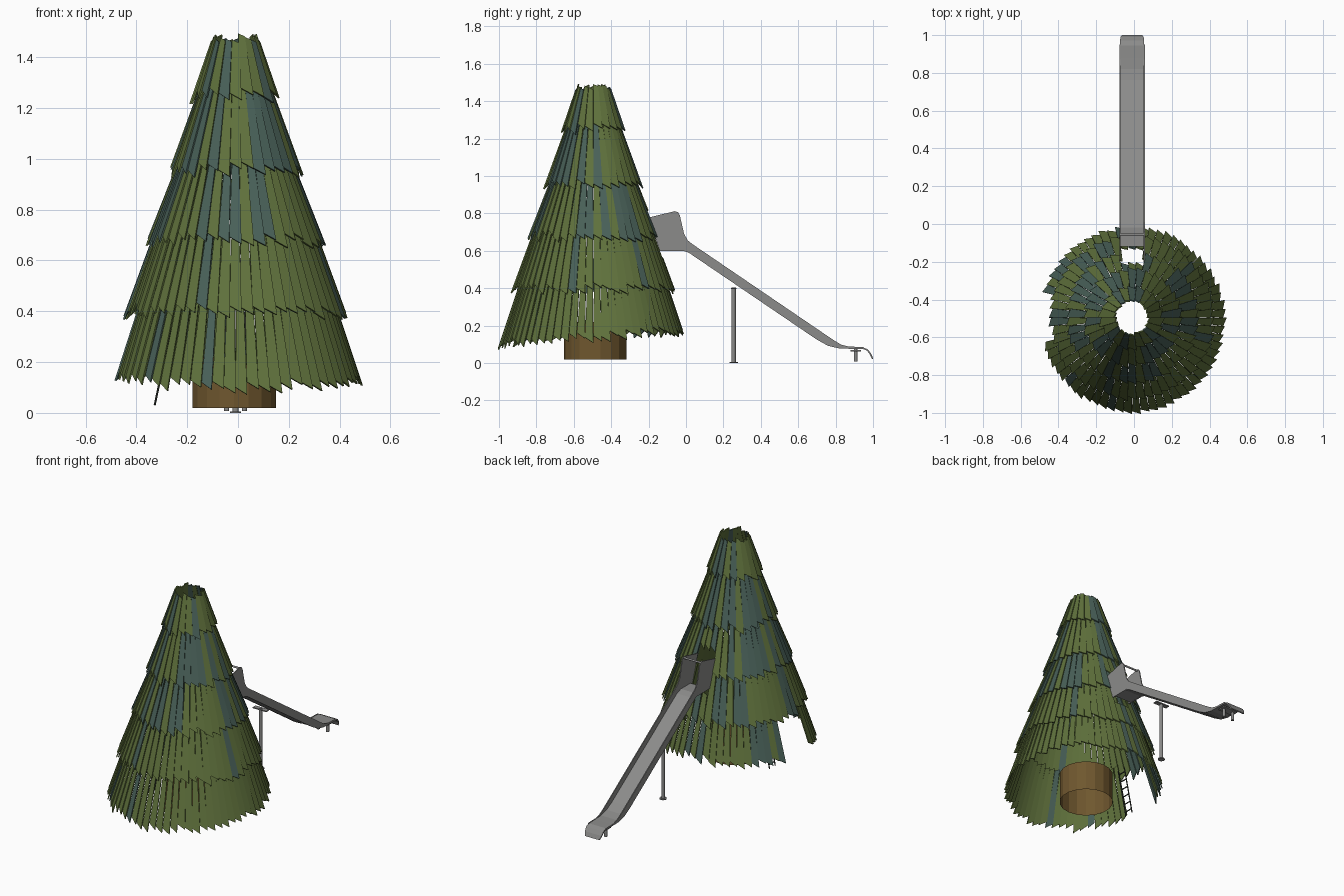
import bpy, bmesh, math, random
from mathutils import Vector

if "Cube" in bpy.data.objects:
    bpy.data.objects.remove(bpy.data.objects["Cube"])

random.seed(4)
CX, CY = -0.01, -0.495      # tree axis


def mat(name, col):
    m = bpy.data.materials.new(name)
    m.diffuse_color = (*col, 1)
    m.use_nodes = True
    m.node_tree.nodes["Principled BSDF"].inputs["Base Color"].default_value = m.diffuse_color
    return m


GREEN = mat("leaf green", (0.115, 0.165, 0.045))
TEAL = mat("blue green", (0.066, 0.118, 0.098))
BROWN = mat("trunk brown", (0.16, 0.095, 0.028))
GREY = mat("slide grey", (0.26, 0.26, 0.255))
DARK = mat("dark rope", (0.03, 0.035, 0.03))


def make(name, bm, mats, fix=True):
    if fix:
        bmesh.ops.recalc_face_normals(bm, faces=bm.faces)
    me = bpy.data.meshes.new(name)
    bm.to_mesh(me)
    bm.free()
    for m in mats:
        me.materials.append(m)
    ob = bpy.data.objects.new(name, me)
    bpy.context.collection.objects.link(ob)
    return ob


def rod(name, a, b, r, m, sides=12):
    a, b = Vector(a), Vector(b)
    d = b - a
    bm = bmesh.new()
    bmesh.ops.create_cone(bm, cap_ends=True, segments=sides, radius1=r, radius2=r, depth=d.length)
    bm.transform(d.to_track_quat('Z', 'Y').to_matrix().to_4x4())
    bmesh.ops.translate(bm, verts=bm.verts, vec=(a + b) / 2)
    return make(name, bm, [m])


def box(name, lo, hi, m):
    bm = bmesh.new()
    bmesh.ops.create_cube(bm, size=1)
    for v in bm.verts:
        v.co = [l + (c + 0.5) * (h - l) for c, l, h in zip(v.co, lo, hi)]
    return make(name, bm, [m])


# one shingle: leaning board with a slanted lower end
def plank(bm, a, r0, z0, r1, z1, w0, w1, colour):
    rd = Vector((math.cos(a), math.sin(a), 0))
    tg = Vector((-math.sin(a), math.cos(a), 0)) + rd * 0.16
    nrm = (rd * 0.96 + Vector((0, 0, 0.29))) * 0.007
    axis = Vector((CX, CY, 0))
    up = Vector((r1 - r0, 0, z1 - z0)).normalized()
    slope = rd * up.x + Vector((0, 0, up.z))
    b, t = axis + rd * r0 + Vector((0, 0, z0)), axis + rd * r1 + Vector((0, 0, z1))
    quad = [b - tg * w0 / 2 + slope * 0.03, b + tg * w0 / 2,
            t + tg * w1 / 2, t - tg * w1 / 2 + slope * 0.012]
    vs = [bm.verts.new(p) for p in quad] + [bm.verts.new(p - nrm) for p in quad]
    for f in ((0, 1, 2, 3), (7, 6, 5, 4), (0, 4, 5, 1), (1, 5, 6, 2), (2, 6, 7, 3), (3, 7, 4, 0)):
        bm.faces.new([vs[i] for i in f]).material_index = colour


# shingle tiers: count, lower radius, lower z, upper radius, upper z, share of blue green
TIERS = [(68, 0.495, 0.115, 0.385, 0.45, 0.14),
         (58, 0.435, 0.385, 0.31, 0.73, 0.18),
         (46, 0.35, 0.665, 0.22, 1.0, 0.45),
         (34, 0.26, 0.945, 0.137, 1.29, 0.4),
         (22, 0.17, 1.235, 0.09, 1.475, 0.3)]
for k, (n, r0, z0, r1, z1, teal) in enumerate(TIERS):
    bm = bmesh.new()
    for i in range(n):
        a = 2 * math.pi * (i + 0.5) / n
        j0, j1 = random.uniform(-0.018, 0.022), random.uniform(-0.02, 0.012)
        colour = 1 if random.random() < teal else 0
        wide = random.uniform(0.95, 1.08)
        if k == 0:
            j0 += 0.01 + 0.035 * math.sin(a)
            if 163 < math.degrees(a) < 198:      # doorway
                continue
        lo, hi = z0 + j0, z1 + j1
        # opening for the slide
        if math.sin(a) > 0 and abs(r0 * math.cos(a)) < 0.075:
            if k == 1:
                hi = 0.56
            elif k == 2:
                lo = 0.815

        def rad(z):
            return r0 + (r1 - r0) * (z - z0) / (z1 - z0)
        ring = 2 * math.pi / n
        plank(bm, a, rad(lo), lo, rad(hi), hi, rad(lo) * ring * wide,
              rad(hi) * ring * wide * (0.84 if k < 4 else 0.95), colour)
    make("shingle_tier_%d" % (k + 1), bm, [GREEN, TEAL])

# trunk: open tube
bm = bmesh.new()
bmesh.ops.create_cone(bm, cap_ends=False, segments=18, radius1=0.167, radius2=0.167, depth=0.2)
bmesh.ops.translate(bm, verts=bm.verts, vec=(-0.015, -0.485, 0.12))
make("trunk", bm, [BROWN])

# small rope ladder behind the doorway
for y in (-0.47, -0.41):
    rod("ladder_rope", (-0.328, y, 0.03), (-0.265, y, 0.33), 0.004, DARK, 6)
for i in range(6):
    t = (i + 0.5) / 6
    x, z = -0.328 + 0.063 * t, 0.03 + 0.3 * t
    rod("ladder_rung", (x, -0.47, z), (x, -0.41, z), 0.004, DARK, 6)

# slide bed: strip along a side profile
SX, HW = -0.01, 0.064
BED = [(-0.12, 0.606), (-0.02, 0.606), (0.02, 0.592), (0.70, 0.133), (0.76, 0.1), (0.82, 0.085),
       (0.88, 0.082), (0.945, 0.08), (0.97, 0.07), (0.987, 0.047), (0.998, 0.022)]
bm = bmesh.new()
rows = []
for i, (y, z) in enumerate(BED):
    h = HW - (0.012 if i == len(BED) - 1 else 0.003 if i == len(BED) - 2 else 0)
    rows.append([bm.verts.new((SX + s * h, y, z)) for s in (-1, 1)])
for p, q in zip(rows, rows[1:]):
    bm.faces.new((p[0], p[1], q[1], q[0]))
bed = make("slide_bed", bm, [GREY])
mod = bed.modifiers.new("thickness", 'SOLIDIFY')
mod.thickness = 0.008
mod.offset = 0

# slide side walls with tall guard panels at the top
WALL = [(-0.14, 0.60), (0.0, 0.60), (0.70, 0.125), (0.76, 0.092), (0.82, 0.078), (0.95, 0.074),
        (0.95, 0.086), (0.87, 0.088), (0.83, 0.098), (0.79, 0.122), (0.04, 0.632), (0.01, 0.655),
        (-0.01, 0.69), (-0.033, 0.79), (-0.042, 0.806), (-0.06, 0.812), (-0.2, 0.778)]
for side, x in (("left", SX - 0.067), ("right", SX + 0.061)):
    bm = bmesh.new()
    f = bm.faces.new([bm.verts.new((x, y, z)) for y, z in WALL])
    ext = bmesh.ops.extrude_face_region(bm, geom=[f])
    bmesh.ops.translate(bm, verts=[g for g in ext["geom"] if isinstance(g, bmesh.types.BMVert)],
                        vec=(0.006, 0, 0))
    make("slide_wall_" + side, bm, [GREY])
rod("slide_top_bar", (SX - 0.065, -0.055, 0.803), (SX + 0.065, -0.055, 0.803), 0.006, GREY)

# slide supports
rod("slide_post", (SX, 0.255, 0.0), (SX, 0.255, 0.405), 0.011, GREY)
rod("slide_post_foot", (SX, 0.255, 0.0), (SX, 0.255, 0.006), 0.022, GREY)
box("slide_post_bracket", (SX - 0.05, 0.24, 0.395), (SX + 0.05, 0.27, 0.402), GREY)
box("end_bracket", (SX - 0.055, 0.88, 0.062), (SX + 0.055, 0.935, 0.07), GREY)
for x in (SX - 0.035, SX + 0.035):
    rod("end_leg", (x, 0.907, 0.008), (x, 0.907, 0.08), 0.01, GREY)
